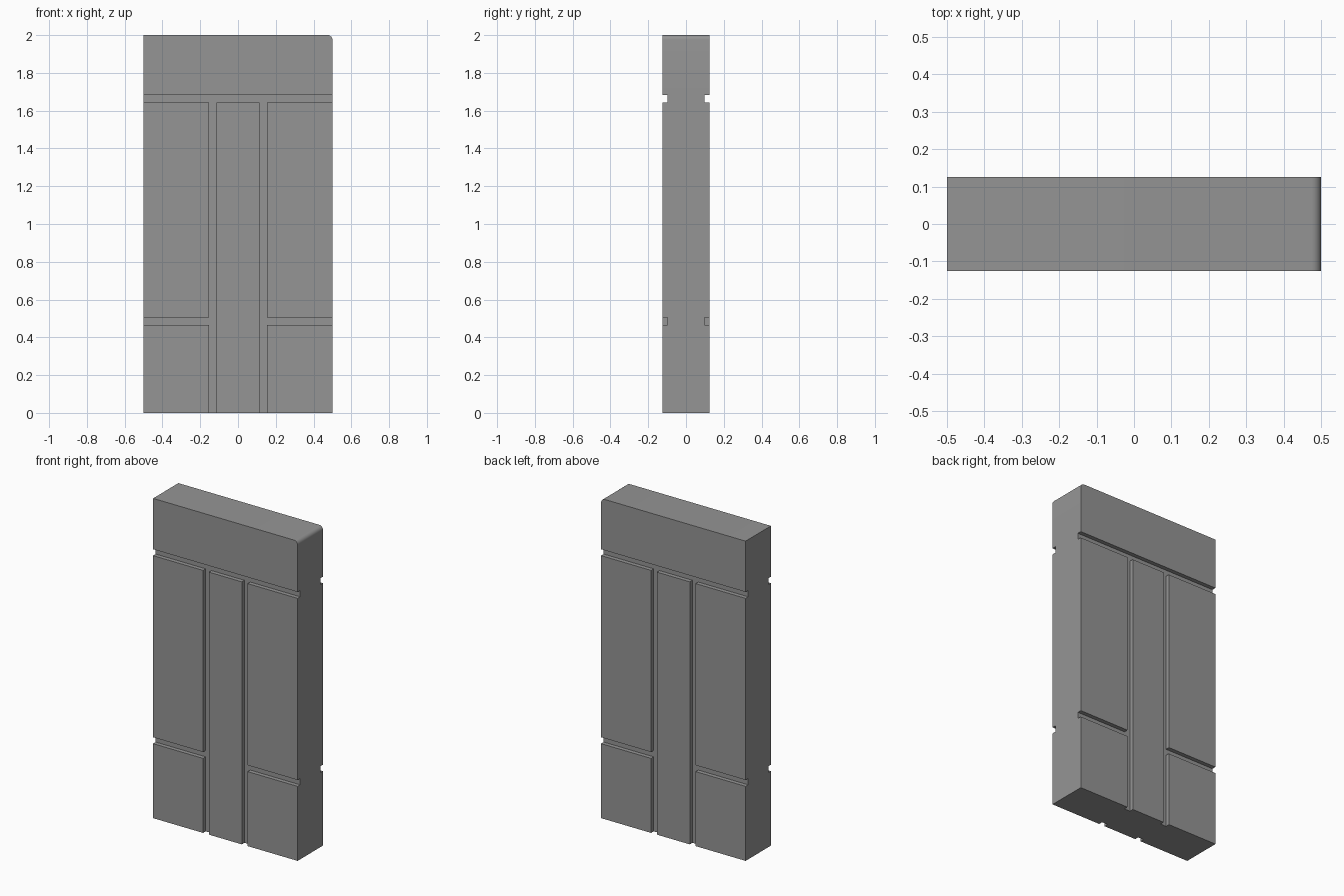
import bpy, bmesh
from math import pi, sin, cos

if "Cube" in bpy.data.objects:
    bpy.data.objects.remove(bpy.data.objects["Cube"])

def prism(name, pts, to_world, a, b):
    """Extrude a 2D outline from a to b along the axis chosen by to_world."""
    bm = bmesh.new()
    rings = [[bm.verts.new(to_world(u, v, t)) for u, v in pts] for t in (a, b)]
    n = len(pts)
    bm.faces.new(rings[0])
    bm.faces.new(rings[1][::-1])
    for i in range(n):
        j = (i + 1) % n
        bm.faces.new((rings[0][j], rings[0][i], rings[1][i], rings[1][j]))
    bmesh.ops.recalc_face_normals(bm, faces=bm.faces)
    me = bpy.data.meshes.new(name)
    bm.to_mesh(me)
    bm.free()
    ob = bpy.data.objects.new(name, me)
    bpy.context.collection.objects.link(ob)
    return ob

# Slab with one rounded top corner
R = 0.025
arc = [(0.5 - R + R * cos(i * pi / 12), 2 - R + R * sin(i * pi / 12)) for i in range(7)]
slab = prism("door_slab", [(-0.5, 0), (0.5, 0)] + arc + [(-0.5, 2)],
             lambda u, v, t: (u, t, v), -0.125, 0.125)

# Dark grey paint
paint = bpy.data.materials.new("dark_grey")
paint.diffuse_color = (0.3, 0.3, 0.3, 1)
paint.use_nodes = True
paint.node_tree.nodes["Principled BSDF"].inputs["Base Color"].default_value = paint.diffuse_color
slab.data.materials.append(paint)

# Groove cutters: shallow square channels
W, D = 0.02, 0.026
channel = [(-W, -0.05), (W, -0.05), (W, D), (-W, D)]

def groove(centre, a, b, side, vertical):
    if vertical:
        f = lambda u, v, t: (centre + u, side * (0.125 - v), t)
    else:
        f = lambda u, v, t: (t, side * (0.125 - v), centre + u)
    cut = prism("groove_cutter", channel, f, a, b)
    mod = slab.modifiers.new("groove", 'BOOLEAN')
    mod.operation, mod.solver, mod.object = 'DIFFERENCE', 'EXACT', cut
    return cut

cutters = []
for side in (-1, 1):
    cutters.append(groove(1.662, -0.6, 0.6, side, False))
    for s in (-1, 1):
        cutters.append(groove(s * 0.134, -0.1, 1.662, side, True))
        cutters.append(groove(0.486, min(s * 0.134, s * 0.6), max(s * 0.134, s * 0.6), side, False))

# Apply the cuts and remove the helpers
bpy.context.view_layer.objects.active = slab
slab.select_set(True)
for m in list(slab.modifiers):
    bpy.ops.object.modifier_apply(modifier=m.name)
for c in cutters:
    bpy.data.objects.remove(c)
bpy.ops.object.shade_smooth_by_angle(angle=0.6)
